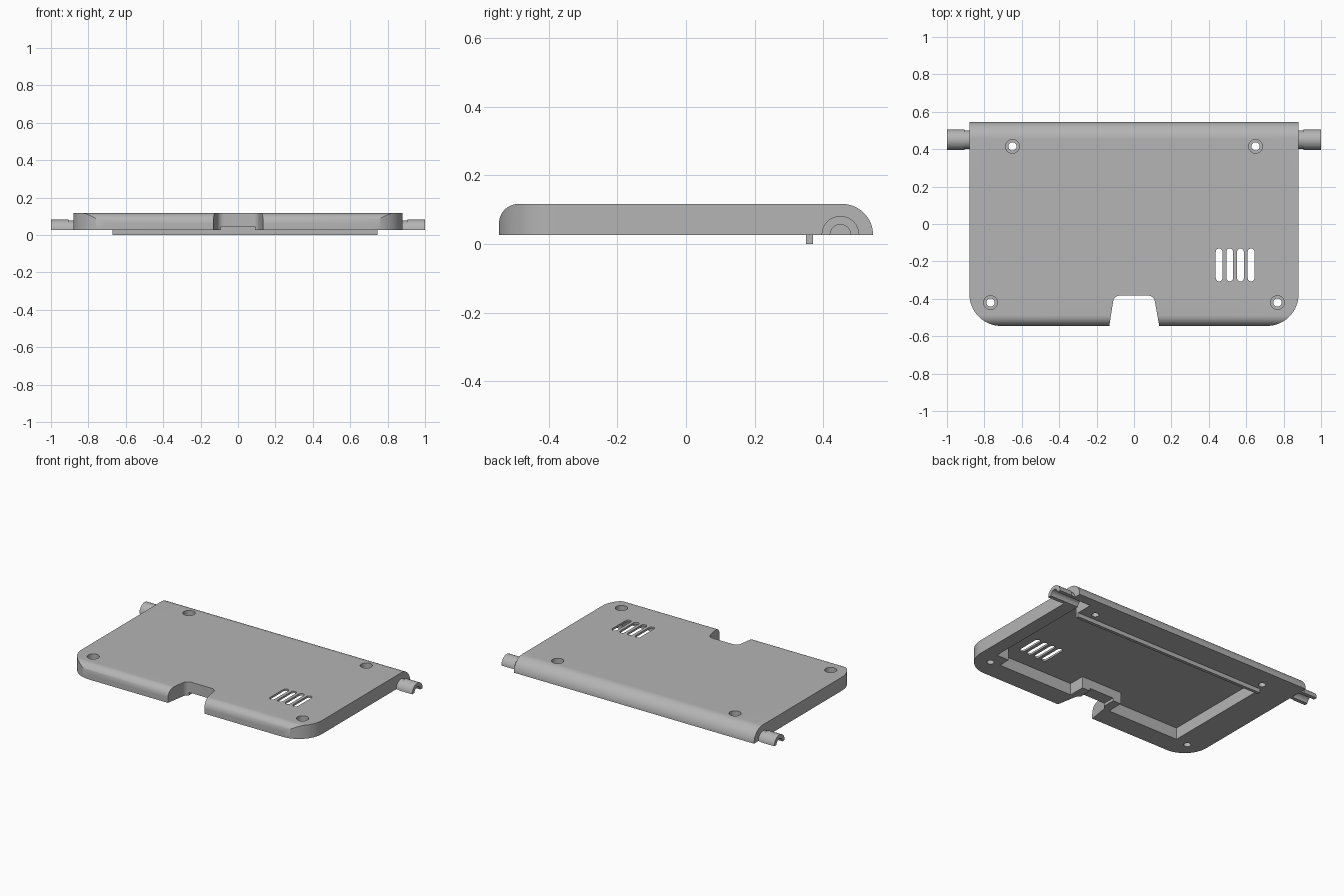
import bpy, bmesh
from math import sin, cos, radians

if "Cube" in bpy.data.objects:
    bpy.data.objects.remove(bpy.data.objects["Cube"])

grey = bpy.data.materials.new("plain_grey")
grey.use_nodes = True
colour = (0.46, 0.46, 0.46, 1)
grey.diffuse_color = colour
grey.node_tree.nodes["Principled BSDF"].inputs["Base Color"].default_value = colour

BASE, TOP, CEILING = 0.027, 0.117, 0.104
SIDE, BACK = 0.88, 0.545


def arc(cx, cy, r, start, end, steps=16):
    angles = [radians(start + (end - start) * i / steps) for i in range(steps + 1)]
    return [(cx + r * cos(a), cy + r * sin(a)) for a in angles]


def prism(name, points, axis, low, high):
    """Extrude an outline: (y, z) points along x, or (x, y) points along z."""
    place = (lambda p, t: (t, *p)) if axis == "x" else (lambda p, t: (*p, t))
    bm = bmesh.new()
    face = bm.faces.new([bm.verts.new(place(p, low)) for p in points])
    grown = bmesh.ops.extrude_face_region(bm, geom=[face])["geom"]
    shift = [a - b for a, b in zip(place((0, 0), high), place((0, 0), low))]
    bmesh.ops.translate(bm, vec=shift,
                        verts=[v for v in grown if isinstance(v, bmesh.types.BMVert)])
    bmesh.ops.recalc_face_normals(bm, faces=bm.faces)
    mesh = bpy.data.meshes.new(name)
    bm.to_mesh(mesh)
    bm.free()
    mesh.materials.append(grey)
    obj = bpy.data.objects.new(name, mesh)
    bpy.context.collection.objects.link(obj)
    return obj


def carve(target, cutter, operation="DIFFERENCE"):
    mod = target.modifiers.new("carve", "BOOLEAN")
    mod.operation, mod.solver, mod.object = operation, "EXACT", cutter
    bpy.context.view_layer.objects.active = target
    bpy.ops.object.modifier_apply(modifier=mod.name)
    bpy.data.objects.remove(cutter)


def smooth(obj):
    bpy.ops.object.select_all(action="DESELECT")
    obj.select_set(True)
    bpy.context.view_layer.objects.active = obj
    bpy.ops.object.shade_smooth_by_angle(angle=radians(30))


# Cover shell: side profile trimmed by a plan with rounded front corners
r_front, r_back, r_corner = 0.057, TOP - BASE, 0.17
profile = ([(-BACK, BASE)]
           + arc(r_front - BACK, TOP - r_front, r_front, 180, 90)
           + arc(BACK - r_back, BASE, r_back, 90, 0))
shell = prism("cover_shell", profile, "x", -SIDE, SIDE)
plan = ([(SIDE, 0.6), (-SIDE, 0.6)]
        + arc(r_corner - SIDE, r_corner - BACK, r_corner, 180, 270)
        + arc(SIDE - r_corner, r_corner - BACK, r_corner, 270, 360))
carve(shell, prism("plan_cutter", plan, "z", -0.1, 0.3), "INTERSECT")

# Underside pocket, stepping around the notch and the screw bosses
pocket = [(-0.675, -0.41), (-0.15, -0.41), (-0.15, -0.3), (0.15, -0.3),
          (0.15, -0.41), (0.7, -0.41), (0.7, -0.33), (0.79, -0.33),
          (0.79, 0.48), (0.745, 0.48), (0.745, 0.35), (-0.675, 0.35)]
carve(shell, prism("pocket_cutter", pocket, "z", -0.1, CEILING))

# Front notch with its low cable opening
notch = ([(-0.135, -0.6), (-0.132, -BACK)]
         + arc(-0.075, -0.42, 0.037, 170, 90, 8)
         + arc(0.075, -0.42, 0.037, 90, 10, 8)
         + [(0.135, -BACK), (0.138, -0.6)])
carve(shell, prism("notch_cutter", notch, "z", -0.1, 0.3))
opening = [(-0.09, -0.45), (0.09, -0.45), (0.09, -0.25), (-0.09, -0.25)]
carve(shell, prism("opening_cutter", opening, "z", -0.1, 0.045))

# Vent slots
for i in range(4):
    x = 0.455 + 0.057 * i
    slot = arc(x, -0.149, 0.018, 0, 180, 8) + arc(x, -0.289, 0.018, 180, 360, 8)
    carve(shell, prism("vent_cutter", slot, "z", -0.1, 0.3))

# Counterbored screw holes
for side in (-1, 1):
    for x, y in ((0.65, 0.415), (0.767, -0.42)):
        for radius, floor in ((0.022, -0.1), (0.037, 0.075)):
            circle = arc(side * x, y, radius, 0, 360, 24)[:-1]
            carve(shell, prism("screw_cutter", circle, "z", floor, 0.3))

# Cable channel from the pocket out through one hinge
hinge_y, bore = 0.45, 0.03
channel = [(hinge_y + bore, -0.05), *arc(hinge_y, BASE, bore, 0, 180), (hinge_y - bore, -0.05)]
carve(shell, prism("channel_cutter", channel, "x", 0.77, 0.95))
smooth(shell)

# Half-tube hinge pins with a slimmer collar
for label, side in (("left", 1), ("right", -1)):
    for part, radius, inner, outer in (("hinge_collar", 0.05, SIDE, 0.905),
                                       ("hinge_pin", 0.055, 0.905, 1.0)):
        ring = arc(hinge_y, BASE, radius, 0, 180) + arc(hinge_y, BASE, bore, 180, 0)
        smooth(prism(f"{label}_{part}", ring, "x", side * inner, side * outer))

# Locating rail under the back edge
rail = [(0.35, 0), (0.37, 0), (0.37, BASE), (0.35, BASE)]
prism("locating_rail", rail, "x", -0.67, 0.745)
